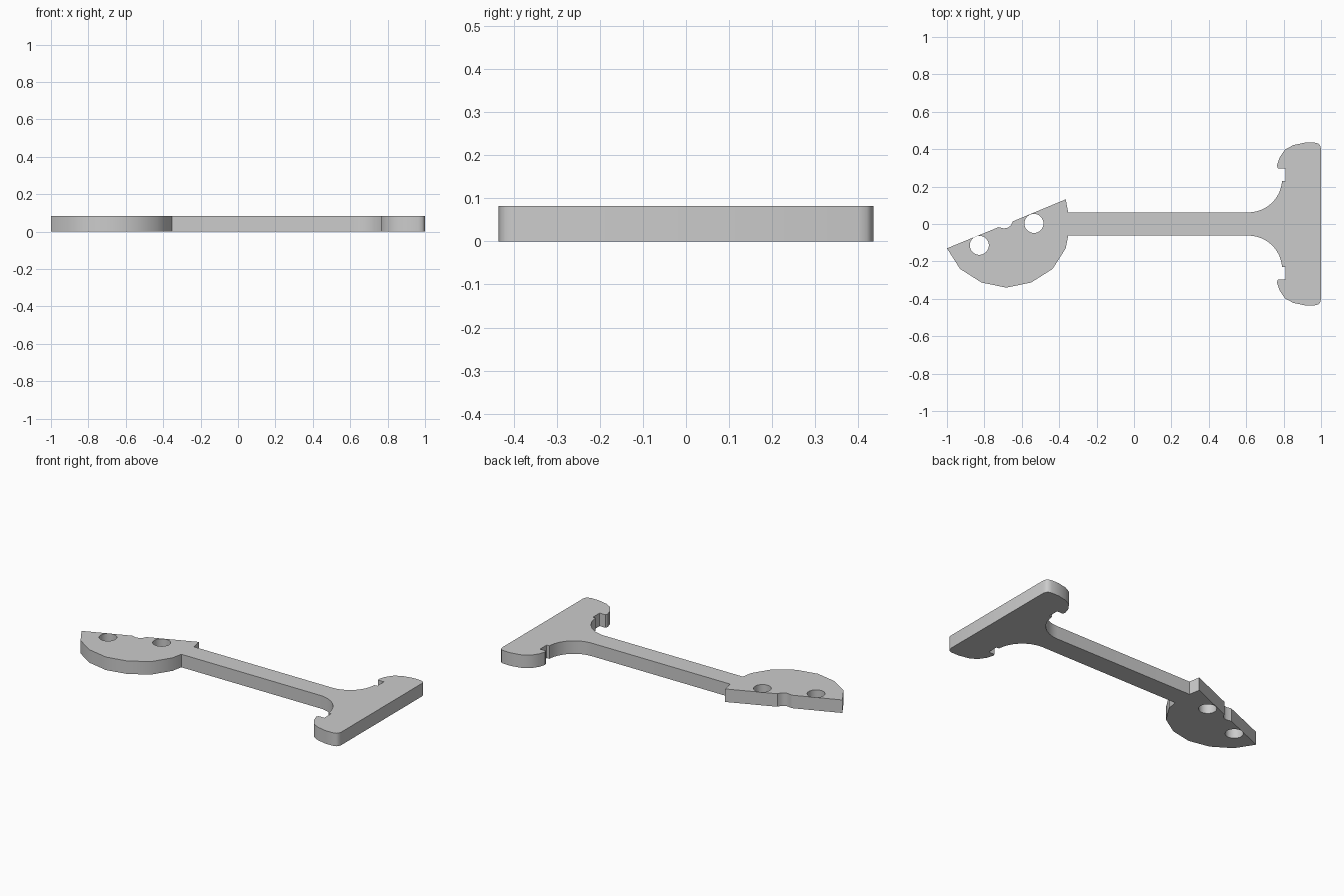
import bpy, bmesh
from math import sin, cos, pi, radians

if "Cube" in bpy.data.objects:
    bpy.data.objects.remove(bpy.data.objects["Cube"])

THICK = 0.082


def arc(cx, cy, r, a0, a1, n):
    return [(cx + r * cos(a0 + (a1 - a0) * i / n),
             cy + r * sin(a0 + (a1 - a0) * i / n)) for i in range(n + 1)]


def circle(cx, cy, r, n=32):
    return arc(cx, cy, r, 0, 2 * pi, n)[:-1]


def plate(name, loops, thick):
    """Flat plate from an outline plus hole loops."""
    cu = bpy.data.curves.new(name, 'CURVE')
    cu.dimensions = '2D'
    cu.fill_mode = 'BOTH'
    cu.extrude = thick / 2
    for pts in loops:
        s = cu.splines.new('POLY')
        s.points.add(len(pts) - 1)
        for p, (x, y) in zip(s.points, pts):
            p.co = (x, y, 0, 1)
        s.use_cyclic_u = True
    ob = bpy.data.objects.new(name, cu)
    bpy.context.collection.objects.link(ob)
    bpy.context.view_layer.objects.active = ob
    ob.select_set(True)
    bpy.ops.object.convert(target='MESH')
    ob = bpy.context.object
    bm = bmesh.new()
    bm.from_mesh(ob.data)
    bmesh.ops.remove_doubles(bm, verts=bm.verts, dist=1e-4)
    bmesh.ops.translate(bm, verts=bm.verts, vec=(0, 0, thick / 2))
    bmesh.ops.recalc_face_normals(bm, faces=bm.faces)
    bm.to_mesh(ob.data)
    bm.free()
    bpy.ops.object.shade_smooth_by_angle(angle=radians(35))
    return ob


# Fan-shaped end: faceted lower rim
fan = [(-1.0, -0.13), (-0.93, -0.24), (-0.815, -0.313), (-0.683, -0.34),
       (-0.55, -0.313), (-0.435, -0.24), (-0.365, -0.13)]

# Lower half of bar and hooked crosspiece
half = [(-0.352, -0.062)]
half += arc(0.612, -0.242, 0.18, pi / 2, 0.06, 12)
half += [(0.795, -0.23), (0.81, -0.23), (0.81, -0.297), (0.77, -0.297),
         (0.764, -0.312), (0.778, -0.355), (0.808, -0.398), (0.852, -0.422),
         (0.915, -0.435), (0.965, -0.435), (0.985, -0.43), (0.995, -0.42),
         (1.0, -0.40)]
mirrored = [(x, -y) for x, y in reversed(half)]

# Sloped upper edge of the fan with its small notch
slope = [(-0.365, 0.132), (-0.648, 0.014), (-0.658, -0.008),
         (-0.675, -0.02), (-0.695, -0.024), (-0.724, -0.017)]

# Whole tool with two round holes
plate("flat_tool", [fan + half + mirrored + slope,
                    circle(-0.827, -0.114, 0.051),
                    circle(-0.535, 0.003, 0.051)], THICK)
